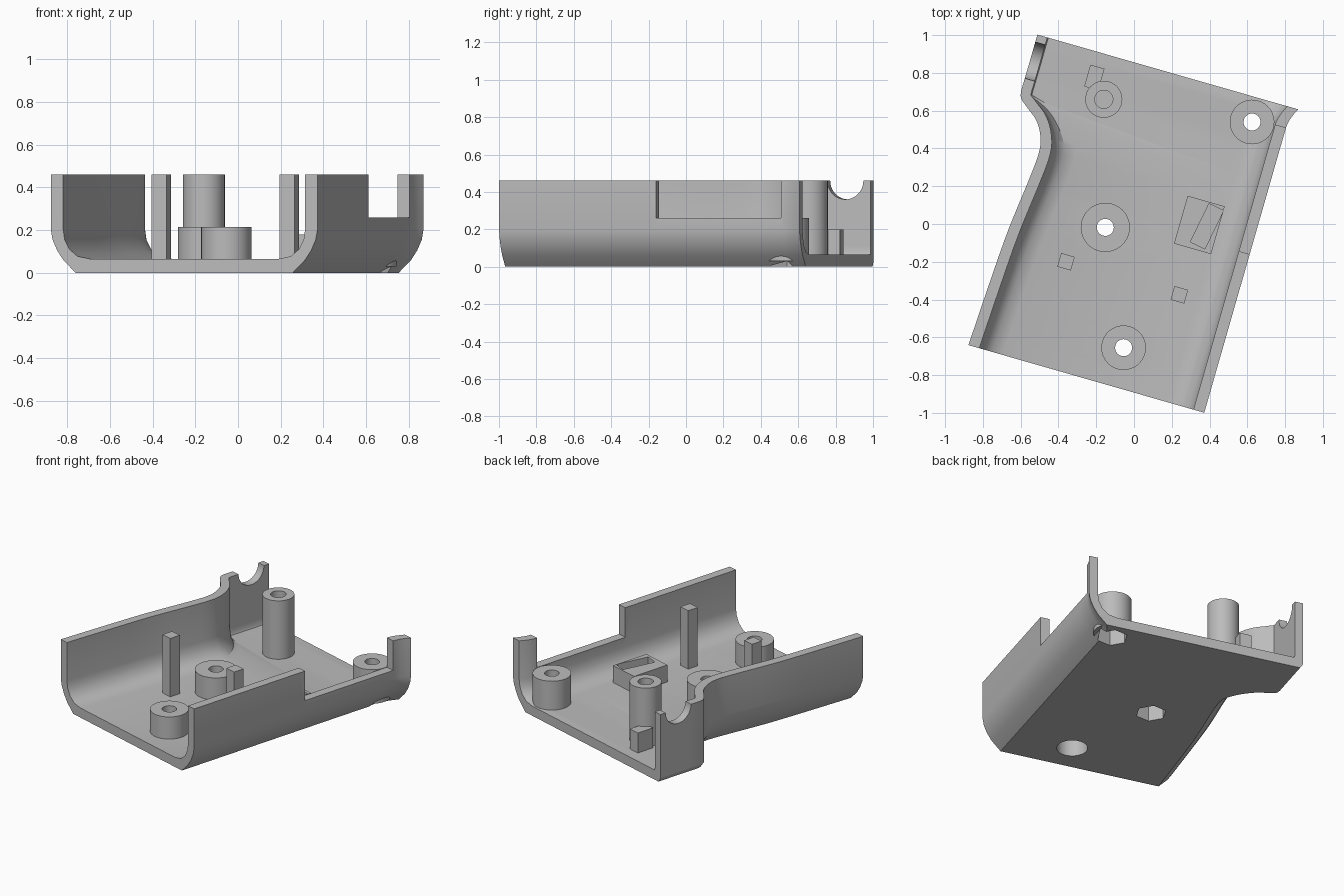
import bpy, bmesh, math
from mathutils import Matrix, Vector

default = bpy.data.objects.get("Cube")
if default:
    bpy.data.objects.remove(default, do_unlink=True)

TILT = math.radians(-16)      # the whole part stands turned about z
TURN = Matrix.Rotation(TILT, 4, "Z")
TOP, FLOOR = 0.46, 0.065
FRONT, BACK = -0.858, 0.823

grey = bpy.data.materials.new("light_grey")
grey.use_nodes = True
grey.diffuse_color = (0.5, 0.5, 0.5, 1)
grey.node_tree.nodes["Principled BSDF"].inputs["Base Color"].default_value = (0.5, 0.5, 0.5, 1)


def finish(name, bm):
    bmesh.ops.recalc_face_normals(bm, faces=bm.faces)
    mesh = bpy.data.meshes.new(name)
    bm.to_mesh(mesh)
    bm.free()
    mesh.materials.append(grey)
    obj = bpy.data.objects.new(name, mesh)
    bpy.context.collection.objects.link(obj)
    return obj


def box(name, x, y, sx, sy, z0, z1, turn=0):
    bm = bmesh.new()
    m = Matrix.Translation((x, y, (z0 + z1) / 2)) @ Matrix.Rotation(turn, 4, "Z")
    bmesh.ops.create_cube(bm, size=1, matrix=m @ Matrix.Diagonal((sx, sy, z1 - z0, 1)))
    return finish(name, bm)


def rod(name, x, y, r, z0, z1, sides=40, turn=0):
    bm = bmesh.new()
    m = Matrix.Translation((x, y, (z0 + z1) / 2)) @ Matrix.Rotation(turn, 4, "Z")
    bmesh.ops.create_cone(bm, cap_ends=True, segments=sides, radius1=r, radius2=r,
                          depth=z1 - z0, matrix=m)
    return finish(name, bm)


def carve(obj, cutters):
    for c in cutters:
        mod = obj.modifiers.new("cut", "BOOLEAN")
        mod.operation, mod.solver, mod.object = "DIFFERENCE", "EXACT", c
    bpy.context.view_layer.update()
    deps = bpy.context.evaluated_depsgraph_get()
    mesh = bpy.data.meshes.new_from_object(obj.evaluated_get(deps))
    obj.modifiers.clear()
    obj.data = mesh


def local(x, y):
    p = TURN.inverted() @ Vector((x, y, 0))
    return p.x, p.y


def smooth_path(pts, steps=5):
    out = []
    for i in range(len(pts) - 1):
        a, b = pts[max(i - 1, 0)], pts[i]
        c, d = pts[i + 1], pts[min(i + 2, len(pts) - 1)]
        for s in range(steps):
            t = s / steps
            out.append(0.5 * (2 * b + (c - a) * t + (2 * a - 5 * b + 4 * c - d) * t * t
                              + (3 * b - a - 3 * c + d) * t ** 3))
    return out + [pts[-1]]


# Shell: wall section (inward distance, height), round-bottomed or square
ROUND_OUT = [(0, TOP), (0, .2), (.008, .155), (.03, .105), (.06, .06), (.12, 0)]
ROUND_IN = [(.06, TOP), (.06, .2), (.067, .155), (.09, .11), (.13, .077), (.19, FLOOR)]
SQUARE_OUT = [(0, TOP), (0, .2), (0, .15), (0, .1), (0, .03), (.02, 0)]
SQUARE_IN = [(.055, TOP), (.055, .2), (.055, .155), (.055, .11), (.055, .077), (.06, FLOOR)]


def mix(a, b, k):
    return [(p[0] * k + q[0] * (1 - k), p[1] * k + q[1] * (1 - k)) for p, q in zip(a, b)]


waist = [Vector(p) for p in [(-.666, FRONT), (-.651, -.544), (-.632, -.223), (-.599, .076),
                             (-.588, .22), (-.603, .306), (-.646, .382), (-.711, .435),
                             (-.758, .475), (-.769, .515)]]
path = smooth_path(waist) + [Vector((-.768, v)) for v in (.6, .723, .76, .795, BACK)]
bm = bmesh.new()
rings = []
for i, p in enumerate(path):
    t = path[min(i + 1, len(path) - 1)] - path[max(i - 1, 0)]
    n = Vector((t.y, -t.x)).normalized()
    if i == 0 or p.y > .55:
        n = Vector((1, 0))
    k = min(1, max(0, (.46 - p.y) / .2))
    flare = max(0, (p.y - .723) / (BACK - .723))
    right = .633 + .035 * flare ** 1.5
    lo, li = mix(ROUND_OUT, SQUARE_OUT, k), mix(ROUND_IN, SQUARE_IN, k)
    ring = [(p.x + n.x * d, p.y + n.y * d, z) for d, z in lo]
    ring += [(right - d, p.y, z) for d, z in reversed(ROUND_OUT)]
    ring += [(right - d, p.y, z) for d, z in ROUND_IN]
    ring += [(p.x + n.x * d, p.y + n.y * d, z) for d, z in reversed(li)]
    rings.append([bm.verts.new(c) for c in ring])
for a, b in zip(rings, rings[1:]):
    for j in range(len(a)):
        k = (j + 1) % len(a)
        bm.faces.new((a[j], a[k], b[k], b[j]))
bm.faces.new(rings[0])
bm.faces.new(rings[-1])
shell = finish("shell", bm)

# Screw bosses: name, centre, radius, top, sides of the recess underneath
parts, cutters = [shell], []
bosses = [("back_boss", .625, .54, .118, .26, 6), ("middle_boss", -.152, -.018, .13, .215, 6),
          ("front_boss", -.055, -.655, .118, .215, 40)]
for name, x, y, r, top, sides in bosses:
    x, y = local(x, y)
    boss = rod(name, x, y, r, .03, top)
    hole = rod(name + "_hole", x, y, .045, -.1, .6)
    recess = rod(name + "_recess", x, y, .095, -.1, .11, sides, math.radians(46))
    carve(boss, [hole, recess])
    parts.append(boss)
    cutters += [hole, recess]

# Side opening in the right wall and round notch in the left wall
cutters.append(box("wall_opening", .63, .3625, .3, .695, .26, .7))
notch = rod("round_notch", 0, 0, .1, -.15, .15)
notch.data.transform(Matrix.Translation((-.768, .682, TOP)) @ Matrix.Rotation(math.pi / 2, 4, "Y"))
cutters.append(notch)
carve(shell, cutters)

# Tall blind pillar
x, y = local(-.16, .66)
pillar = rod("tall_pillar", x, y, .098, .05, TOP)
bore = rod("pillar_bore", x, y, .048, .2, .6)
carve(pillar, [bore])
cutters.append(bore)
parts.append(pillar)

# Square posts and the short block
for name, x, y, sx, sy, top in [("left_post", -.36, -.2, .075, .075, TOP),
                                ("right_post", .24, -.375, .075, .075, TOP),
                                ("short_block", -.21, .775, .077, .12, .2)]:
    parts.append(box(name, *local(x, y), sx, sy, .05, top))

# Bracket with a slanted slot
bracket = box("slotted_bracket", *local(.346, -.005), .204, .263, .05, .18)
slot = box("bracket_slot", *local(.386, -.012), .085, .225, FLOOR + .001, .4,
           math.radians(-26) - TILT)
carve(bracket, [slot])
cutters.append(slot)
parts.append(bracket)

for c in cutters:
    bpy.data.objects.remove(c, do_unlink=True)

# Turn into place and shade
bpy.ops.object.select_all(action="DESELECT")
for obj in parts:
    obj.data.transform(TURN)
    obj.select_set(True)
bpy.context.view_layer.objects.active = shell
bpy.ops.object.shade_smooth_by_angle(angle=math.radians(30))
